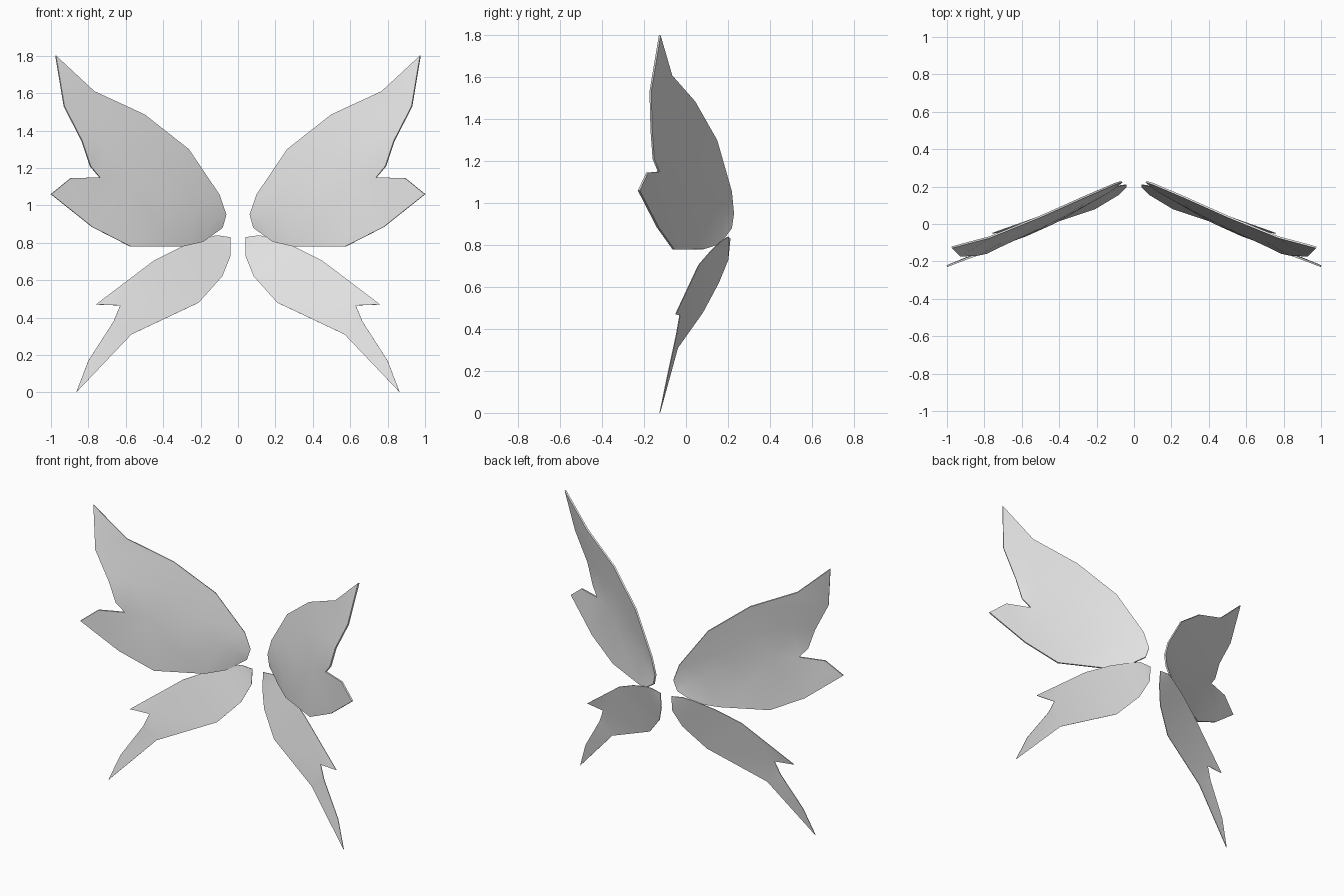
import bpy
import math
from mathutils import Vector
from mathutils.geometry import delaunay_2d_cdt

if "Cube" in bpy.data.objects:
    bpy.data.objects.remove(bpy.data.objects["Cube"])

grey = bpy.data.materials.new("pale_grey")
grey.diffuse_color = (0.8, 0.8, 0.8, 1)
grey.use_nodes = True
grey.node_tree.nodes["Principled BSDF"].inputs["Base Color"].default_value = grey.diffuse_color


def wing_pair(name, outline, inner, thickness):
    """Triangulate an outline with bowed inner points, thicken and mirror it."""
    pts = outline + inner
    flat = [Vector((x, z)) for x, y, z in pts]
    n = len(outline)
    edges = [(i, (i + 1) % n) for i in range(n)]
    co, _, faces, source, _, _ = delaunay_2d_cdt(
        flat, edges, [list(range(n))], 1, 1e-5)
    verts = [(c.x, pts[s[0]][1], c.y) for c, s in zip(co, source)]
    mesh = bpy.data.meshes.new(name)
    mesh.from_pydata(verts, [], faces)
    mesh.materials.append(grey)
    obj = bpy.data.objects.new(name, mesh)
    bpy.context.collection.objects.link(obj)

    solid = obj.modifiers.new("thickness", 'SOLIDIFY')
    solid.thickness = thickness
    solid.offset = 0
    mirror = obj.modifiers.new("mirror", 'MIRROR')
    mirror.use_mirror_merge = False

    bpy.ops.object.select_all(action='DESELECT')
    obj.select_set(True)
    bpy.context.view_layer.objects.active = obj
    for m in ("thickness", "mirror"):
        bpy.ops.object.modifier_apply(modifier=m)
    bpy.ops.object.shade_smooth_by_angle(angle=math.radians(40))


# Upper wings: root, lower edge, outer lobe, notch, tip, leading edge
upper_outline = [
    (0.065, 0.225, 0.95), (0.085, 0.215, 0.88), (0.19, 0.16, 0.805),
    (0.30, 0.08, 0.78), (0.575, -0.06, 0.78), (0.78, -0.135, 0.885),
    (1.0, -0.225, 1.06), (0.895, -0.185, 1.145), (0.74, -0.13, 1.15),
    (0.79, -0.155, 1.21), (0.835, -0.165, 1.345), (0.93, -0.17, 1.53),
    (0.975, -0.125, 1.80), (0.77, -0.07, 1.61), (0.50, 0.04, 1.485),
    (0.265, 0.145, 1.30), (0.10, 0.215, 1.055),
]
# Points that bow the upper wing toward the front
upper_inner = [
    (0.13, 0.175, 0.93), (0.22, 0.125, 0.98), (0.28, 0.105, 1.13),
    (0.40, 0.03, 1.08), (0.42, 0.01, 0.90), (0.50, 0.01, 1.30),
    (0.60, -0.065, 1.13), (0.72, -0.10, 1.35), (0.78, -0.09, 1.50),
]
wing_pair("upper_wings", upper_outline, upper_inner, 0.01)

# Lower wings: root, lower edge, tail, notch, upper edge
lower_outline = [
    (0.04, 0.21, 0.83), (0.04, 0.20, 0.73), (0.085, 0.155, 0.62),
    (0.21, 0.08, 0.48), (0.57, -0.04, 0.31), (0.865, -0.125, 0.0),
    (0.80, -0.09, 0.17), (0.665, -0.045, 0.38), (0.63, -0.03, 0.465),
    (0.76, -0.05, 0.47), (0.45, 0.06, 0.705), (0.30, 0.125, 0.78),
    (0.19, 0.17, 0.82), (0.115, 0.20, 0.84),
]
wing_pair("lower_wings", lower_outline, [], 0.004)
